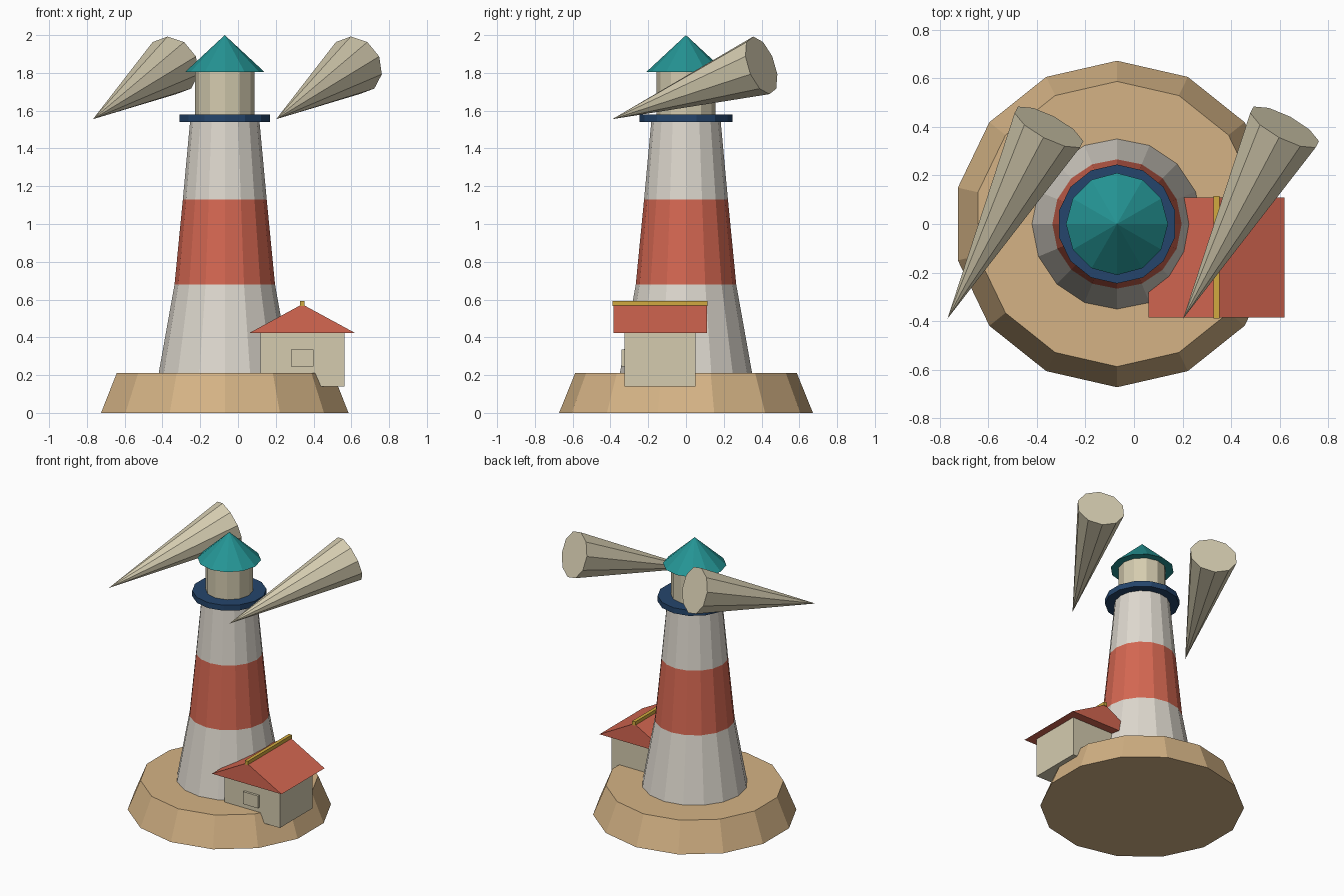
import bpy
import bmesh
from math import sin, cos, tau
from mathutils import Vector

if "Cube" in bpy.data.objects:
    bpy.data.objects.remove(bpy.data.objects["Cube"], do_unlink=True)

AXIS_X = -0.07  # the tower stands a little left of centre


def material(name, r, g, b):
    m = bpy.data.materials.new(name)
    m.use_nodes = True
    m.diffuse_color = (r, g, b, 1)
    m.node_tree.nodes["Principled BSDF"].inputs["Base Color"].default_value = (r, g, b, 1)
    return m


SAND = material("sand", 0.66, 0.45, 0.235)
WHITE = material("white", 0.73, 0.69, 0.62)
RED = material("red", 0.66, 0.135, 0.083)
NAVY = material("navy", 0.018, 0.06, 0.15)
TEAL = material("teal", 0.018, 0.3, 0.3)
CREAM = material("cream", 0.66, 0.6, 0.43)
GOLD = material("gold", 0.64, 0.4, 0.05)


def finish(name, bm, *mats):
    bmesh.ops.recalc_face_normals(bm, faces=bm.faces)
    mesh = bpy.data.meshes.new(name)
    bm.to_mesh(mesh)
    bm.free()
    for m in mats:
        mesh.materials.append(m)
    ob = bpy.data.objects.new(name, mesh)
    bpy.context.scene.collection.objects.link(ob)
    return ob


def turned(name, sides, profile, *mats):
    """Faceted solid of revolution from (radius, z) pairs; radius 0 makes a tip."""
    bm = bmesh.new()
    rings = []
    for r, z in profile:
        count = sides if r else 1
        rings.append([bm.verts.new((r * sin(tau * i / sides), r * cos(tau * i / sides), z))
                      for i in range(count)])
    for low, high in zip(rings, rings[1:]):
        for i in range(sides):
            j = (i + 1) % sides
            if len(high) == 1:
                bm.faces.new((low[i], low[j], high[0]))
            else:
                bm.faces.new((low[i], low[j], high[j], high[i]))
    for ring in (rings[0], rings[-1]):
        if len(ring) > 1:
            bm.faces.new(ring)
    ob = finish(name, bm, *mats)
    ob.location.x = AXIS_X
    return ob


def box(name, low, high, mat):
    low, high = Vector(low), Vector(high)
    bm = bmesh.new()
    bmesh.ops.create_cube(bm, size=1)
    for v in bm.verts:
        v.co = (low + high) / 2 + v.co * (high - low)
    return finish(name, bm, mat)


# Island and tower
turned("island", 14, [(0.672, 0), (0.587, 0.21)], SAND)
tower = turned("tower", 16, [(0.35, 0.21), (0.266, 0.68), (0.222, 1.13), (0.184, 1.54)],
               WHITE, RED)
for face in tower.data.polygons:
    face.material_index = int(0.68 < face.center.z < 1.13)  # painted band

# Gallery, lantern room and its roof
turned("gallery", 14, [(0.245, 1.54), (0.245, 1.58)], NAVY)
turned("lantern_room", 12, [(0.157, 1.58), (0.157, 1.805)], CREAM)
turned("lantern_roof", 12, [(0.21, 1.805), (0, 2.0)], TEAL)

# Pair of light beams, narrow end at the front
for side, x in (("right", -0.768), ("left", 0.202)):
    tip = Vector((x, -0.39, 1.555))
    wide = tip + Vector((0.418, 0.789, 0.285))
    beam = turned("light_beam_" + side, 10, [(0.16, 0), (0, (tip - wide).length)], CREAM)
    beam.location = wide
    beam.rotation_euler = (tip - wide).to_track_quat('Z', 'Y').to_euler()

# Keeper's house
box("house_walls", (0.12, -0.325, 0.14), (0.565, 0.05, 0.425), CREAM)
box("house_window", (0.28, -0.342, 0.245), (0.4, -0.32, 0.335), CREAM)

# Gable roof extruded front to back
bm = bmesh.new()
gable = bm.faces.new([bm.verts.new((x, -0.385, z))
                      for x, z in ((0.06, 0.423), (0.62, 0.423), (0.34, 0.575))])
extruded = bmesh.ops.extrude_face_region(bm, geom=[gable], use_keep_orig=True)
bmesh.ops.translate(bm, vec=(0, 0.495, 0),
                    verts=[g for g in extruded["geom"] if isinstance(g, bmesh.types.BMVert)])
finish("house_roof", bm, RED)
box("house_ridge", (0.328, -0.39, 0.565), (0.353, 0.115, 0.593), GOLD)
